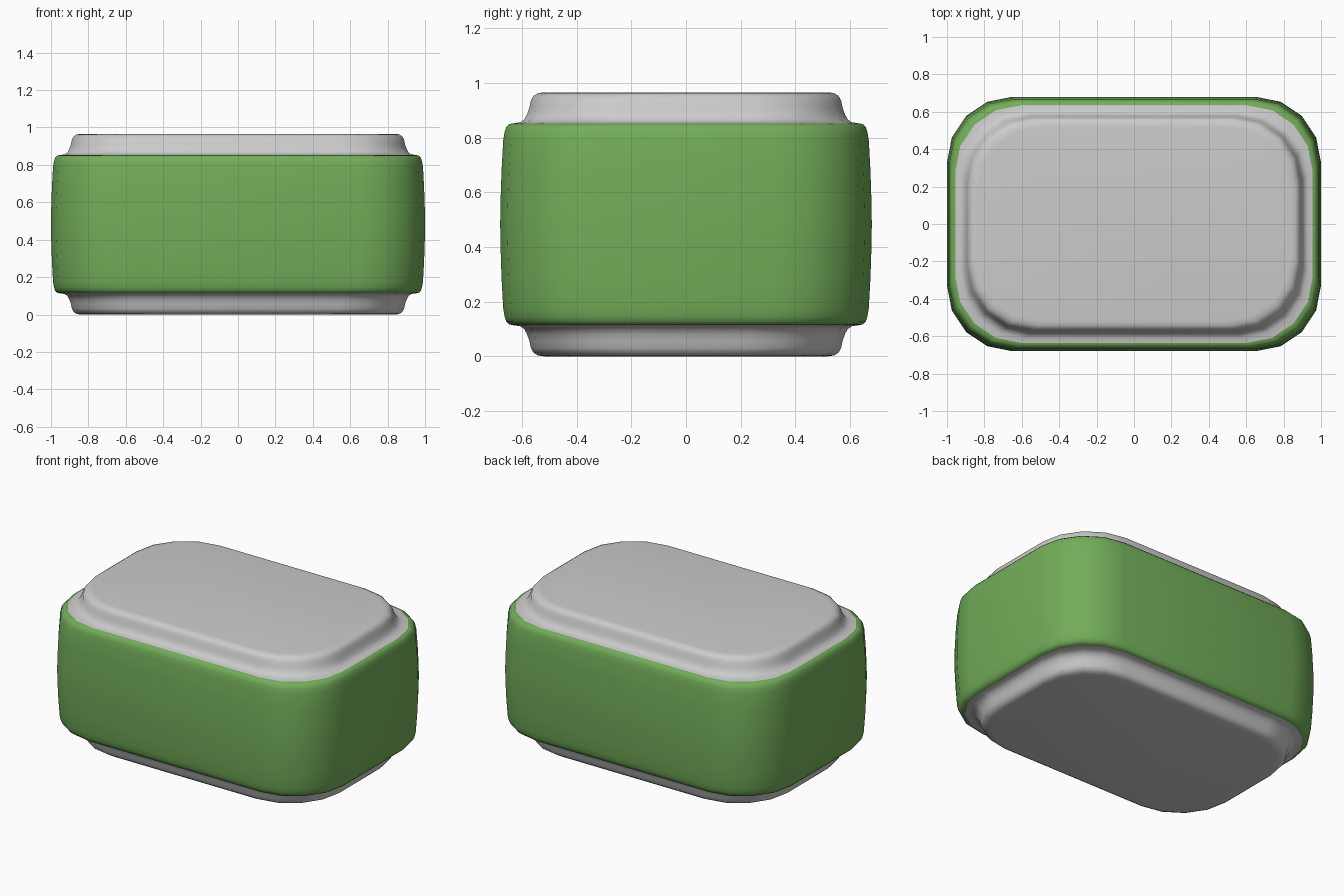
import bpy
import bmesh
import math

if "Cube" in bpy.data.objects:
    bpy.data.objects.remove(bpy.data.objects["Cube"])

RADIUS, SEGMENTS = 0.35, 4
HEIGHT = 0.966
MID = HEIGHT / 2


def ring(inset, z):
    """Rounded rectangle, counter-clockwise seen from above."""
    pts = []
    cx, cy = 0.65 - inset, 0.33 - inset
    for k, (sx, sy) in enumerate([(1, 1), (-1, 1), (-1, -1), (1, -1)]):
        for s in range(SEGMENTS + 1):
            a = (k + s / SEGMENTS) * math.pi / 2
            pts.append((sx * cx + RADIUS * math.cos(a),
                        sy * cy + RADIUS * math.sin(a), z))
    return pts


def loft(name, profile, close_top=False, close_bottom=False, color=None):
    """Skin rounded rectangles listed from bottom to top as (inset, z)."""
    bm = bmesh.new()
    rings = [[bm.verts.new(p) for p in ring(d, z)] for d, z in profile]
    n = len(rings[0])
    for a, b in zip(rings, rings[1:]):
        for i in range(n):
            j = (i + 1) % n
            bm.faces.new((a[i], a[j], b[j], b[i]))
    if close_top:
        bm.faces.new(rings[-1])
    if close_bottom:
        bm.faces.new(rings[0][::-1])
    mesh = bpy.data.meshes.new(name)
    bm.to_mesh(mesh)
    bm.free()
    obj = bpy.data.objects.new(name, mesh)
    bpy.context.collection.objects.link(obj)
    if color:
        mat = bpy.data.materials.new(name + "_paint")
        mat.diffuse_color = color
        mat.use_nodes = True
        mat.node_tree.nodes["Principled BSDF"].inputs["Base Color"].default_value = mat.diffuse_color
        mesh.materials.append(mat)
    bpy.ops.object.select_all(action='DESELECT')
    obj.select_set(True)
    bpy.context.view_layer.objects.active = obj
    bpy.ops.object.shade_smooth_by_angle(angle=math.radians(50))
    return obj


def flipped(profile):
    return [(d, HEIGHT - z) for d, z in reversed(profile)]


# Stepped caps at top and bottom, seam edge to flat face
cap = [(0.045, 0.852), (0.072, 0.856), (0.088, 0.866), (0.098, 0.885),
       (0.107, 0.91), (0.112, 0.935), (0.122, 0.953), (0.138, 0.963),
       (0.158, HEIGHT)]
loft("top_cap", cap, close_top=True)
loft("bottom_cap", flipped(cap), close_bottom=True)

# Slightly bulging green band around the middle
half = [(0.0, MID), (0.001, 0.56), (0.005, 0.68), (0.011, 0.79),
        (0.016, 0.82), (0.022, 0.838), (0.032, 0.849), (0.045, 0.852)]
loft("side_band", flipped(half)[:-1] + half, color=(0.17, 0.42, 0.10, 1))
